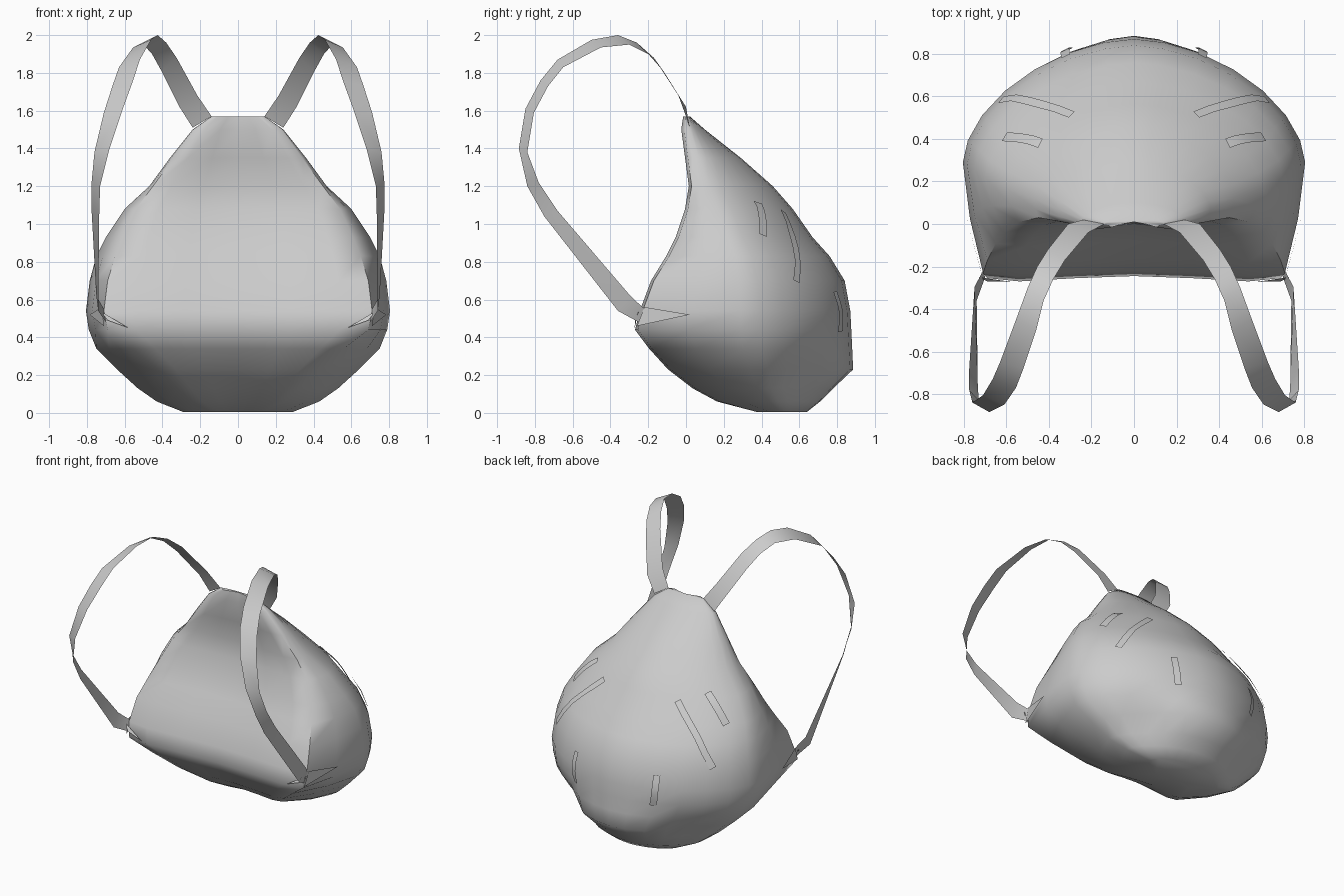
import bpy, bmesh, math
from mathutils import Vector
from mathutils.bvhtree import BVHTree

if "Cube" in bpy.data.objects:
    bpy.data.objects.remove(bpy.data.objects["Cube"])


def add_mesh(name, bm, angle=55):
    bmesh.ops.recalc_face_normals(bm, faces=bm.faces[:])
    mesh = bpy.data.meshes.new(name)
    bm.to_mesh(mesh)
    obj = bpy.data.objects.new(name, mesh)
    bpy.context.collection.objects.link(obj)
    bpy.ops.object.select_all(action='DESELECT')
    obj.select_set(True)
    bpy.context.view_layer.objects.active = obj
    bpy.ops.object.shade_smooth_by_angle(angle=math.radians(angle))
    return obj


def ribbon(name, edge_a, edge_b, side):
    """Flat strip between two edges, mirrored in x by side = -1."""
    bm = bmesh.new()
    rows = [[bm.verts.new((p[0] * side, p[1], p[2])) for p in pair]
            for pair in zip(edge_a, edge_b)]
    for (a, b), (c, d) in zip(rows, rows[1:]):
        bm.faces.new((a, b, d, c))
    return add_mesh(name, bm)


# Bag body: horizontal sections (z, front y, back y, widest y, half width, front panel half width)
SECTIONS = [
    (0.005, 0.38, 0.64, 0.50, 0.29, 0.14),
    (0.06, 0.17, 0.71, 0.44, 0.43, 0.24),
    (0.13, 0.04, 0.78, 0.38, 0.53, 0.32),
    (0.23, -0.09, 0.885, 0.34, 0.64, 0.42),
    (0.34, -0.19, 0.88, 0.30, 0.75, 0.56),
    (0.44, -0.265, 0.875, 0.29, 0.79, 0.69),
    (0.54, -0.24, 0.87, 0.29, 0.805, 0.71),
    (0.70, -0.18, 0.84, 0.28, 0.785, 0.69),
    (0.83, -0.10, 0.76, 0.26, 0.75, 0.65),
    (0.93, -0.05, 0.67, 0.22, 0.70, 0.61),
    (1.08, 0.00, 0.565, 0.17, 0.60, 0.54),
    (1.20, 0.02, 0.46, 0.12, 0.47, 0.45),
    (1.35, 0.00, 0.29, 0.07, 0.36, 0.34),
    (1.50, -0.02, 0.10, 0.02, 0.24, 0.23),
    (1.57, -0.01, 0.02, 0.005, 0.14, 0.135),
]


def section(z, yf, yb, ym, w, wf):
    half = [(0.0, yf + 0.02), (wf * 0.4, yf + 0.01), (wf * 0.78, yf - 0.005), (wf, yf + 0.01),
            (wf + (w - wf) * 0.65, yf + (ym - yf) * 0.5)]
    for i in range(8):
        t = math.pi / 2 * i / 7
        half.append((w * max(math.cos(t), 0) ** 1.15, ym + (yb - ym) * math.sin(t) ** 1.15))
    half[-1] = (0.0, yb)
    ring = half + [(-x, y) for x, y in half[-2:0:-1]]
    return [Vector((x, y, z)) for x, y in ring]


bm = bmesh.new()
rings = [[bm.verts.new(p) for p in section(*s)] for s in SECTIONS]
for lo, hi in zip(rings, rings[1:]):
    n = len(lo)
    for i in range(n):
        j = (i + 1) % n
        bm.faces.new((lo[i], lo[j], hi[j], hi[i]))
bm.faces.new(rings[0])
bm.faces.new(rings[-1])
# Slack dents in the lower back corners
for v in bm.verts:
    for side in (-1, 1):
        d = (v.co - Vector((0.45 * side, 0.67, 0.22))).length
        if d < 0.24:
            v.co += Vector((-0.04 * side, -0.05, 0.02)) * (1 - d / 0.24)
bmesh.ops.recalc_face_normals(bm, faces=bm.faces[:])
surface = BVHTree.FromBMesh(bm)
add_mesh("bag_body", bm)

# Shoulder strap edges
STRAP_INNER = [(.14, 0, 1.57), (.215, -.04, 1.68), (.325, -.17, 1.88), (.38, -.26, 1.96),
               (.425, -.36, 2.0), (.46, -.50, 1.975), (.52, -.68, 1.87), (.555, -.77, 1.76),
               (.61, -.85, 1.61), (.68, -.885, 1.40), (.73, -.84, 1.20), (.735, -.75, 1.04),
               (.74, -.36, .54), (.70, -.25, .48)]
STRAP_OUTER = [(.24, .02, 1.51), (.31, 0, 1.62), (.405, -.12, 1.81), (.455, -.20, 1.90),
               (.50, -.30, 1.95), (.555, -.45, 1.935), (.63, -.65, 1.83), (.665, -.73, 1.73),
               (.71, -.805, 1.59), (.76, -.84, 1.38), (.775, -.78, 1.22), (.775, -.68, 1.07),
               (.75, -.295, .62), (.71, -.22, .55)]

# Loops sewn on the back: start, end, width
LOOPS = {"long_loop": ((.30, .53, 1.08), (.60, .56, .69), .045),
         "short_loop": ((.43, .37, 1.10), (.61, .41, .94), .05),
         "lower_loop": ((.34, .83, .65), (.34, .87, .43), .045)}

# Triangular strap anchors: one on the side, one folded onto the front
ANCHORS = {"side_anchor": ((.71, -.26, .46), (.72, -.22, .56), (.785, .02, .52)),
           "front_anchor": ((.73, -.25, .54), (.58, -.272, .45), (.69, -.27, .49))}

for side, tag in ((1, "right"), (-1, "left")):
    ribbon("shoulder_strap_" + tag, STRAP_INNER, STRAP_OUTER, side)

    for name, corners in ANCHORS.items():
        bm = bmesh.new()
        bm.faces.new([bm.verts.new((x * side, y, z)) for x, y, z in corners])
        add_mesh(name + "_" + tag, bm)

    for name, (start, end, width) in LOOPS.items():
        start, end = Vector(start), Vector(end)
        edge_a, edge_b = [], []
        for i in range(6):
            t = i / 5
            p, normal, _, _ = surface.find_nearest(start.lerp(end, t))
            across = normal.cross(end - start).normalized() * width / 2
            centre = p + normal * (0.01 + 0.012 * math.sin(math.pi * t))
            edge_a.append(centre - across)
            edge_b.append(centre + across)
        ribbon(name + "_" + tag, edge_a, edge_b, side)
